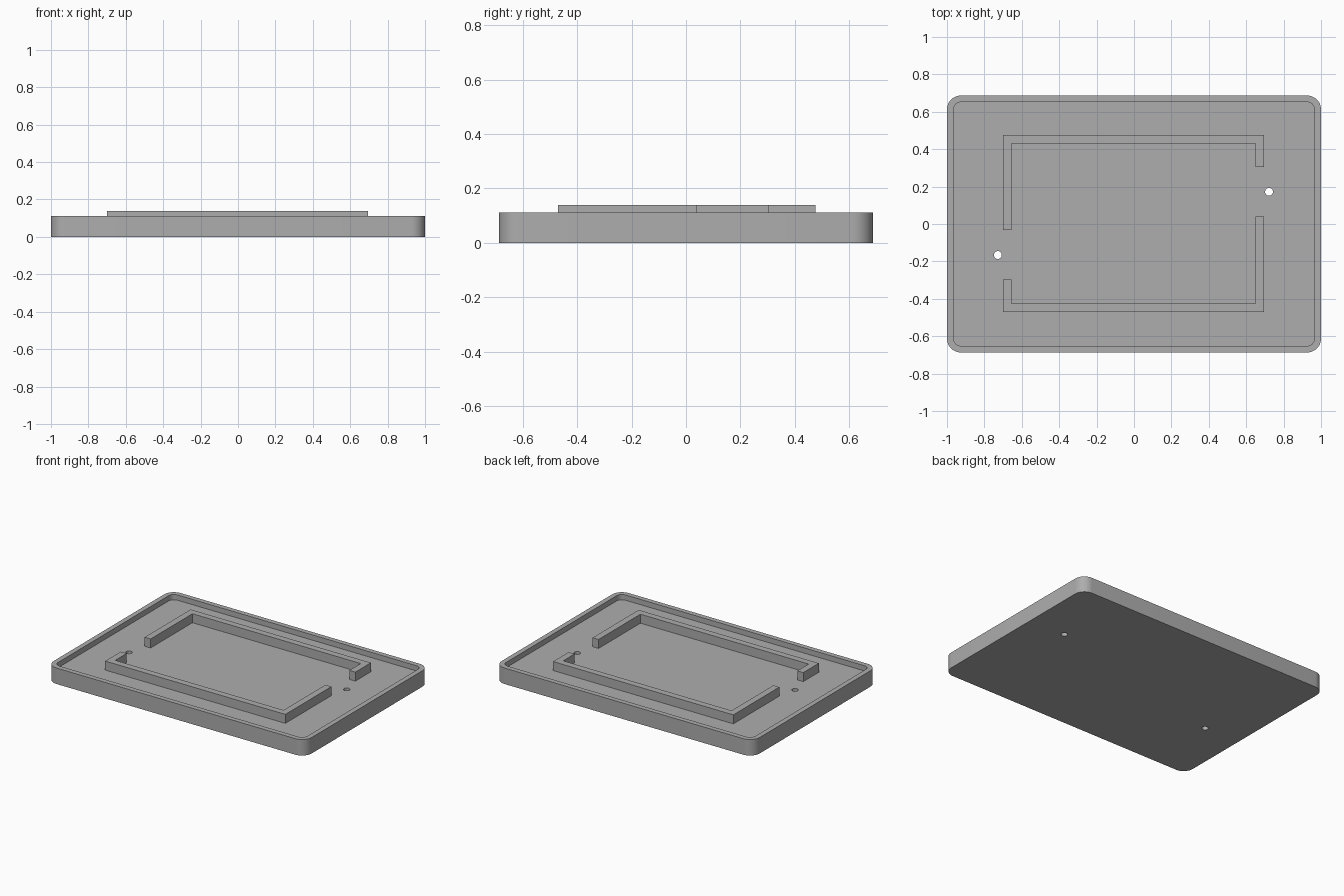
import bpy, bmesh
from math import sin, cos, pi, radians

if "Cube" in bpy.data.objects:
    bpy.data.objects.remove(bpy.data.objects["Cube"], do_unlink=True)

FLOOR, RIM_TOP, RAIL_TOP = 0.075, 0.112, 0.138
HALF_X, HALF_Y, RIM, RADIUS = 1.0, 0.687, 0.035, 0.075

grey = bpy.data.materials.new("plain grey")
grey.use_nodes = True
colour = (0.42, 0.42, 0.42, 1)
grey.diffuse_color = colour
grey.node_tree.nodes["Principled BSDF"].inputs["Base Color"].default_value = colour


def rounded_rectangle(hx, hy, r, steps=10):
    points = []
    for i, (sx, sy) in enumerate([(1, 1), (-1, 1), (-1, -1), (1, -1)]):
        for k in range(steps + 1):
            a = (i + k / steps) * pi / 2
            points.append((sx * (hx - r) + r * cos(a), sy * (hy - r) + r * sin(a)))
    return points


def circle(x, y, r, steps=24):
    return [(x + r * cos(2 * pi * k / steps), y + r * sin(2 * pi * k / steps))
            for k in range(steps)]


def ring(bm, points, z):
    return [bm.verts.new((x, y, z)) for x, y in points]


def bridge(bm, a, b):
    for i in range(len(a)):
        j = (i + 1) % len(a)
        bm.faces.new((a[i], a[j], b[j], b[i]))


def fill(bm, rings):
    edges = []
    for r in rings:
        for i, v in enumerate(r):
            w = r[(i + 1) % len(r)]
            edges.append(bm.edges.get((v, w)) or bm.edges.new((v, w)))
    bmesh.ops.triangle_fill(bm, edges=edges, use_beauty=True)


def finish(bm, name):
    bmesh.ops.recalc_face_normals(bm, faces=bm.faces)
    mesh = bpy.data.meshes.new(name)
    bm.to_mesh(mesh)
    bm.free()
    mesh.materials.append(grey)
    obj = bpy.data.objects.new(name, mesh)
    bpy.context.collection.objects.link(obj)
    return obj


# Tray: rounded shell with a raised rim and two through holes
bm = bmesh.new()
outer = rounded_rectangle(HALF_X, HALF_Y, RADIUS)
inner = rounded_rectangle(HALF_X - RIM, HALF_Y - RIM, RADIUS - RIM)
shell = [ring(bm, outer, 0), ring(bm, outer, RIM_TOP),
         ring(bm, inner, RIM_TOP), ring(bm, inner, FLOOR)]
for a, b in zip(shell, shell[1:]):
    bridge(bm, a, b)
holes = [circle(0.722, 0.172, 0.021), circle(-0.728, -0.166, 0.021)]
lower = [ring(bm, h, 0) for h in holes]
upper = [ring(bm, h, FLOOR) for h in holes]
for a, b in zip(lower, upper):
    bridge(bm, a, b)
fill(bm, [shell[0]] + lower)
fill(bm, [shell[3]] + upper)
tray = finish(bm, "tray")
bpy.context.view_layer.objects.active = tray
tray.select_set(True)
bpy.ops.object.shade_smooth_by_angle(angle=radians(30))
tray.select_set(False)

# Rails: two U-shaped ribs, the front one being the back one turned half round
CENTRE_X, CENTRE_Y = -0.002, 0.003
RAIL_X, RAIL_Y, THICK = 0.698, 0.473, 0.046
LONG_END, SHORT_END = -0.036, 0.301
rail = [(-RAIL_X, LONG_END), (-RAIL_X + THICK, LONG_END),
        (-RAIL_X + THICK, RAIL_Y - THICK), (RAIL_X - THICK, RAIL_Y - THICK),
        (RAIL_X - THICK, SHORT_END), (RAIL_X, SHORT_END),
        (RAIL_X, RAIL_Y), (-RAIL_X, RAIL_Y)]
for name, turn in (("back_rail", 1), ("front_rail", -1)):
    bm = bmesh.new()
    outline = [(CENTRE_X + turn * x, CENTRE_Y + turn * y) for x, y in rail]
    base, top = ring(bm, outline, FLOOR), ring(bm, outline, RAIL_TOP)
    bridge(bm, base, top)
    bm.faces.new(base)
    bm.faces.new(top)
    finish(bm, name)
